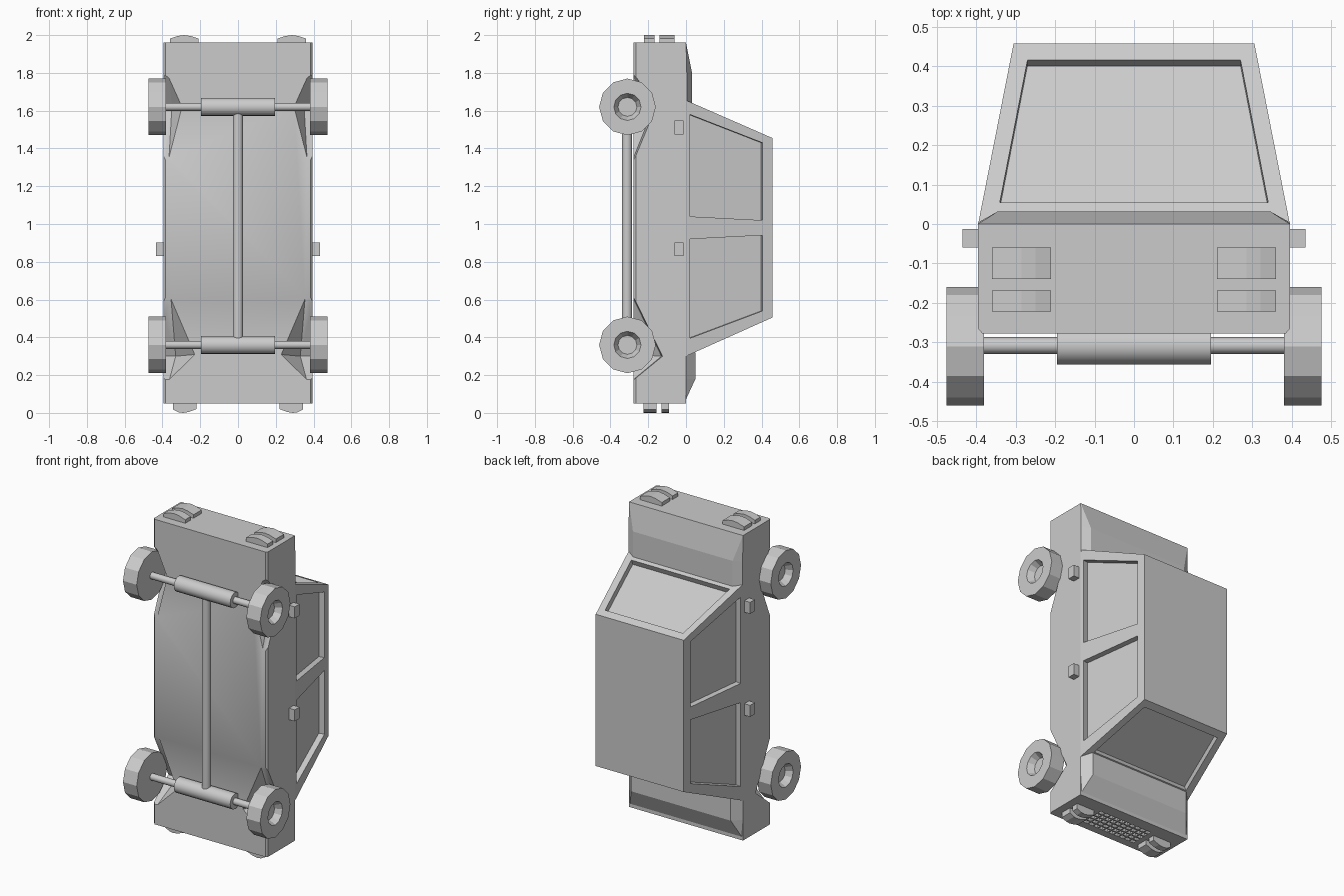
import bpy, bmesh
from math import sin, cos, pi, radians
from mathutils import Vector

if "Cube" in bpy.data.objects:
    bpy.data.objects.remove(bpy.data.objects["Cube"])


def finish(name, bm, smooth=False):
    bmesh.ops.recalc_face_normals(bm, faces=bm.faces)
    me = bpy.data.meshes.new(name)
    bm.to_mesh(me)
    bm.free()
    ob = bpy.data.objects.new(name, me)
    bpy.context.collection.objects.link(ob)
    if smooth:
        activate(ob)
        bpy.ops.object.shade_smooth_by_angle(angle=radians(30))
    return ob


def activate(ob):
    bpy.ops.object.select_all(action='DESELECT')
    ob.select_set(True)
    bpy.context.view_layer.objects.active = ob


def hull(name, pts):
    bm = bmesh.new()
    for p in pts:
        bm.verts.new(p)
    bmesh.ops.convex_hull(bm, input=bm.verts[:])
    bmesh.ops.dissolve_limit(bm, angle_limit=0.01, verts=bm.verts[:], edges=bm.edges[:])
    return finish(name, bm)


def box(name, x0, x1, y0, y1, z0, z1):
    return hull(name, [(x, y, z) for x in (x0, x1) for y in (y0, y1) for z in (z0, z1)])


def lathe(name, rings, n, y, z, smooth=False, along_z=False):
    # rings of (position on axis, radius); axis is x, or z for along_z
    bm = bmesh.new()
    loops = []
    for a, r in rings:
        loop = []
        for i in range(n):
            c, s = r * cos(2 * pi * i / n), r * sin(2 * pi * i / n)
            loop.append(bm.verts.new((c, y + s, z + a) if along_z else (a, y + c, z + s)))
        loops.append(loop)
    for A, B in zip(loops, loops[1:]):
        for i in range(n):
            j = (i + 1) % n
            bm.faces.new((A[i], A[j], B[j], B[i]))
    bm.faces.new(loops[0])
    bm.faces.new(loops[-1])
    return finish(name, bm, smooth)


def cut(ob, cutter):
    cutter.hide_render = True
    m = ob.modifiers.new("cut", 'BOOLEAN')
    m.operation, m.solver, m.object = 'DIFFERENCE', 'EXACT', cutter
    activate(ob)
    bpy.ops.object.modifier_apply(modifier=m.name)
    bpy.data.objects.remove(cutter)


# Lower body with slightly chamfered sills
body = hull("body", [(s * x, y, z) for s in (-1, 1) for z in (0.05, 1.96)
                     for x, y in ((0.395, 0.0), (0.395, -0.265), (0.385, -0.277))])

# Wheel wells
front_arch = ((0.45, -0.31, 0.69), (0.45, -0.12, 0.30), (0.45, -0.31, 0.15),
              (0.36, -0.31, 0.67), (0.33, -0.13, 0.30), (0.22, -0.29, 0.31), (0.37, -0.31, 0.15))
rear_arch = ((0.45, -0.31, 1.25), (0.45, -0.16, 1.58), (0.45, -0.16, 1.68), (0.45, -0.31, 1.83),
             (0.37, -0.31, 1.27), (0.35, -0.17, 1.62), (0.29, -0.29, 1.62), (0.37, -0.31, 1.82))
for s in (-1, 1):
    for arch in (front_arch, rear_arch):
        cut(body, hull("arch_cutter", [(s * x, y, z) for x, y, z in arch]))

# Grille: a grid of small pockets in the nose
cells = bmesh.new()
for i in range(10):
    for j in range(5):
        r = bmesh.ops.create_cube(cells, size=1)["verts"]
        bmesh.ops.scale(cells, vec=(0.029, 0.024, 0.05), verts=r)
        bmesh.ops.translate(cells, vec=(-0.171 + i * 0.038, -0.216 + j * 0.033, 0.05), verts=r)
cut(body, finish("grille_cutter", cells))

# Hood and trunk lid
hull("hood", [(s * x, y, z) for s in (-1, 1) for x, y, z in (
    (0.395, -0.01, 0.05), (0.395, -0.01, 0.31), (0.395, 0.0, 0.31), (0.395, 0.0, 0.18),
    (0.345, 0.05, 0.18), (0.345, 0.05, 0.32))])
hull("trunk_lid", [(s * x, y, z) for s in (-1, 1) for x, y, z in (
    (0.395, 0.0, 1.96), (0.395, -0.01, 1.96), (0.395, -0.01, 1.64), (0.395, 0.004, 1.8),
    (0.395, 0.004, 1.64), (0.345, 0.032, 1.8), (0.345, 0.032, 1.64))])

# Cabin
cabin = hull("cabin", [(s * x, y, z) for s in (-1, 1) for x, y, z in (
    (0.395, 0.0, 0.30), (0.395, 0.0, 1.655), (0.305, 0.458, 0.505), (0.305, 0.458, 1.455))])


# Recessed windows
def window(quad, depth=0.035):
    q = [Vector(p) for p in quad]
    n = (q[1] - q[0]).cross(q[2] - q[0]).normalized() * depth
    cut(cabin, hull("window_cutter", [p + k * n for p in q for k in (-1, 1)]))


def side_x(y):
    return 0.395 - 0.09 / 0.458 * y


for s in (-1, 1):
    for quad in (((0.02, 1.58), (0.405, 1.43), (0.405, 1.02), (0.02, 1.04)),
                 ((0.02, 0.92), (0.405, 0.94), (0.405, 0.54), (0.02, 0.395))):
        window([(s * side_x(y), y, z) for y, z in quad])
for z0, k in ((0.30, 0.205 / 0.458), (1.655, -0.2 / 0.458)):
    window([(x, y, z0 + k * y) for x, y in
            ((-0.34, 0.055), (0.34, 0.055), (0.27, 0.415), (-0.27, 0.415))])

# Lights and door handles on both sides
tail = ((0.21, 1.95), (0.21, 1.982), (0.25, 1.995), (0.285, 2.0), (0.32, 1.995), (0.36, 1.982), (0.36, 1.95))
head = ((0.22, 0.06), (0.22, 0.02), (0.26, 0.005), (0.29, 0.0), (0.315, 0.003), (0.345, 0.018), (0.345, 0.06))
for s, side in ((-1, "left"), (1, "right")):
    for part, prof, spans in (("tail_light", tail, ((-0.14, -0.06), (-0.222, -0.168))),
                              ("headlight", head, ((-0.225, -0.155), (-0.13, -0.09)))):
        for ys in spans:
            hull(f"{part}_{side}", [(s * x, y, z) for x, z in prof for y in ys])
    for z in (0.83, 1.475):
        box(f"door_handle_{side}", s * 0.38, s * 0.435, -0.06, -0.013, z, z + 0.072)

# Wheels, axles and differentials
for z, end in ((0.36, "front"), (1.62, "rear")):
    for s, side in ((-1, "left"), (1, "right")):
        lathe(f"{end}_wheel_{side}", [(s * 0.38, 0.15), (s * 0.475, 0.15),
                                      (s * 0.475, 0.072), (s * 0.435, 0.05)], 12, -0.31, z)
    lathe(f"{end}_axle", [(-0.39, 0.021), (0.39, 0.021)], 16, -0.308, z, True)
    lathe(f"{end}_differential", [(-0.195, 0.048), (0.195, 0.048)], 16, -0.308, z, True)

# Drive shaft
lathe("drive_shaft", [(0.37, 0.027), (1.61, 0.027)], 16, -0.312, 0, True, True)

# Smooth only the gentle edges of the body
activate(body)
bpy.ops.object.shade_smooth_by_angle(angle=radians(30))
